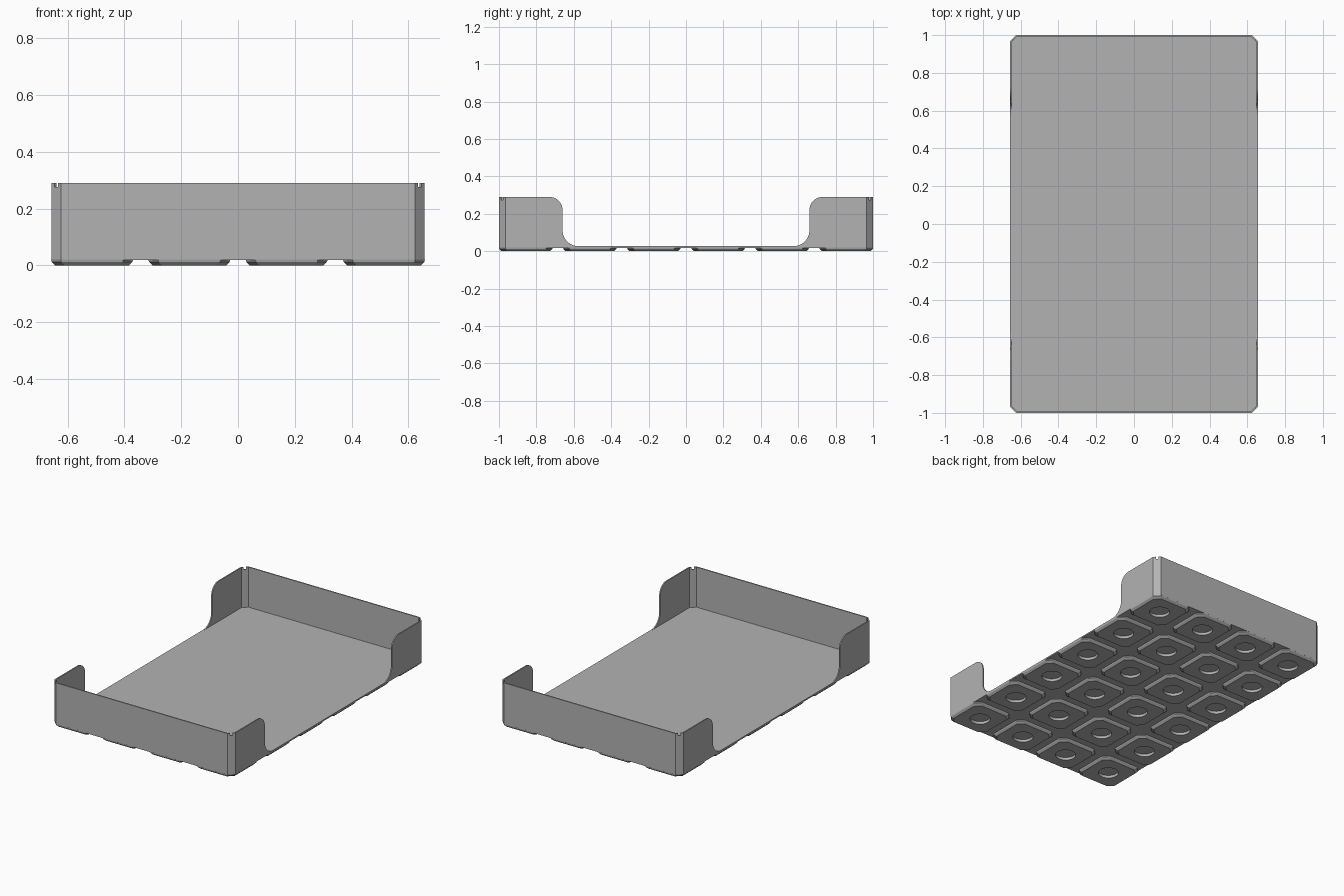
import bpy, bmesh, math
from mathutils import Matrix

cube = bpy.data.objects.get("Cube")
if cube:
    bpy.data.objects.remove(cube)

W, L, H = 0.657, 1.0, 0.29        # half width, half length, height
FLOOR, BASE = 0.027, 0.018        # floor top and underside
WALL, CH = 0.008, 0.034           # wall thickness, corner chamfer
PITCH, PAD = 0.3425, 0.144        # foot spacing, foot half size

grey = bpy.data.materials.new("plain grey")
grey.use_nodes = True
colour = (0.45, 0.45, 0.45, 1)
grey.diffuse_color = colour
grey.node_tree.nodes["Principled BSDF"].inputs["Base Color"].default_value = colour


def octagon(a, b, c):
    """Rectangle of half sizes a, b with corners cut by c."""
    return [(a, c - b), (a, b - c), (a - c, b), (c - a, b),
            (-a, b - c), (-a, c - b), (c - a, -b), (a - c, -b)]


def loft(name, rings):
    """Closed solid through equal-length rings of points."""
    bm = bmesh.new()
    loops = [[bm.verts.new(p) for p in r] for r in rings]
    n = len(loops[0])
    for lo, hi in zip(loops, loops[1:]):
        for i in range(n):
            j = (i + 1) % n
            bm.faces.new((lo[i], lo[j], hi[j], hi[i]))
    bm.faces.new(loops[0][::-1])
    bm.faces.new(loops[-1])
    bmesh.ops.recalc_face_normals(bm, faces=bm.faces)
    me = bpy.data.meshes.new(name)
    bm.to_mesh(me)
    bm.free()
    me.materials.append(grey)
    ob = bpy.data.objects.new(name, me)
    bpy.context.collection.objects.link(ob)
    return ob


def prism(name, pts, z0, z1):
    return loft(name, [[(x, y, z) for x, y in pts] for z in (z0, z1)])


def cut(ob, cutter):
    mod = ob.modifiers.new("cut", "BOOLEAN")
    mod.operation = "DIFFERENCE"
    mod.solver = "EXACT"
    mod.object = cutter
    cutter.hide_render = True
    cutter.hide_set(True)


def arc(cy, cz, r, a0, a1, steps=10):
    angles = [math.radians(a0 + (a1 - a0) * i / steps) for i in range(steps + 1)]
    return [(cy + r * math.cos(a), cz + r * math.sin(a)) for a in angles]


# Tray shell: floor and thin walls with chamfered corners
tray = prism("tray_shell", octagon(W, L, CH), BASE, H)
inner = octagon(W - WALL, L - WALL, CH - WALL * 0.4)
cut(tray, prism("interior_cutter", inner, FLOOR, H + 0.1))

# Side openings with rounded shoulders and filleted feet
edge, r_low, r_top = 0.66, 0.085, 0.07
half = arc(edge - r_low, FLOOR + r_low, r_low, 270, 360)
half += arc(edge + r_top, H - r_top, r_top, 180, 90)
half += [(edge + r_top, H + 0.1)]
profile = half + [(-y, z) for y, z in reversed(half)]
cut(tray, loft("side_opening_cutter",
               [[(x, y, z) for y, z in profile] for x in (-1, 1)]))

# Small notches in the top of each corner strip
for sx in (-1, 1):
    for sy in (-1, 1):
        notch = prism("notch_cutter", octagon(0.03, 0.008, 0.001), H - 0.015, H + 0.02)
        turn = Matrix.Rotation(math.radians(45 * sx * sy), 4, "Z")
        place = Matrix.Translation((sx * (W - CH / 2), sy * (L - CH / 2), 0))
        notch.data.transform(place @ turn)
        cut(tray, notch)

# Feet: tapered pads with a round recess, four across and six along
levels = [(PAD, BASE + 0.002), (PAD - 0.002, 0.012), (PAD - 0.014, 0)]
foot = loft("foot", [[(x, y, z) for x, y in octagon(s, s, CH)] for s, z in levels])
circle = arc(0, 0, 0.062, 0, 350, 35)
cut(foot, prism("recess_cutter", circle, -0.01, 0.019))
bpy.context.view_layer.update()
mesh = bpy.data.meshes.new_from_object(
    foot.evaluated_get(bpy.context.evaluated_depsgraph_get()))
foot.modifiers.clear()
foot.data = mesh
# Recess continues into the floor
for i in range(4):
    for j in range(6):
        pad = foot if i == j == 0 else foot.copy()
        pad.name = f"foot_{i + 1}_{j + 1}"
        pad.location = ((i - 1.5) * PITCH, (j - 2.5) * PITCH, 0)
        if pad is not foot:
            bpy.context.collection.objects.link(pad)

# Smooth the rounded wall edges, keeping corners sharp
bpy.ops.object.select_all(action="DESELECT")
bpy.context.view_layer.objects.active = tray
tray.select_set(True)
bpy.ops.object.shade_smooth_by_angle(angle=math.radians(30))
